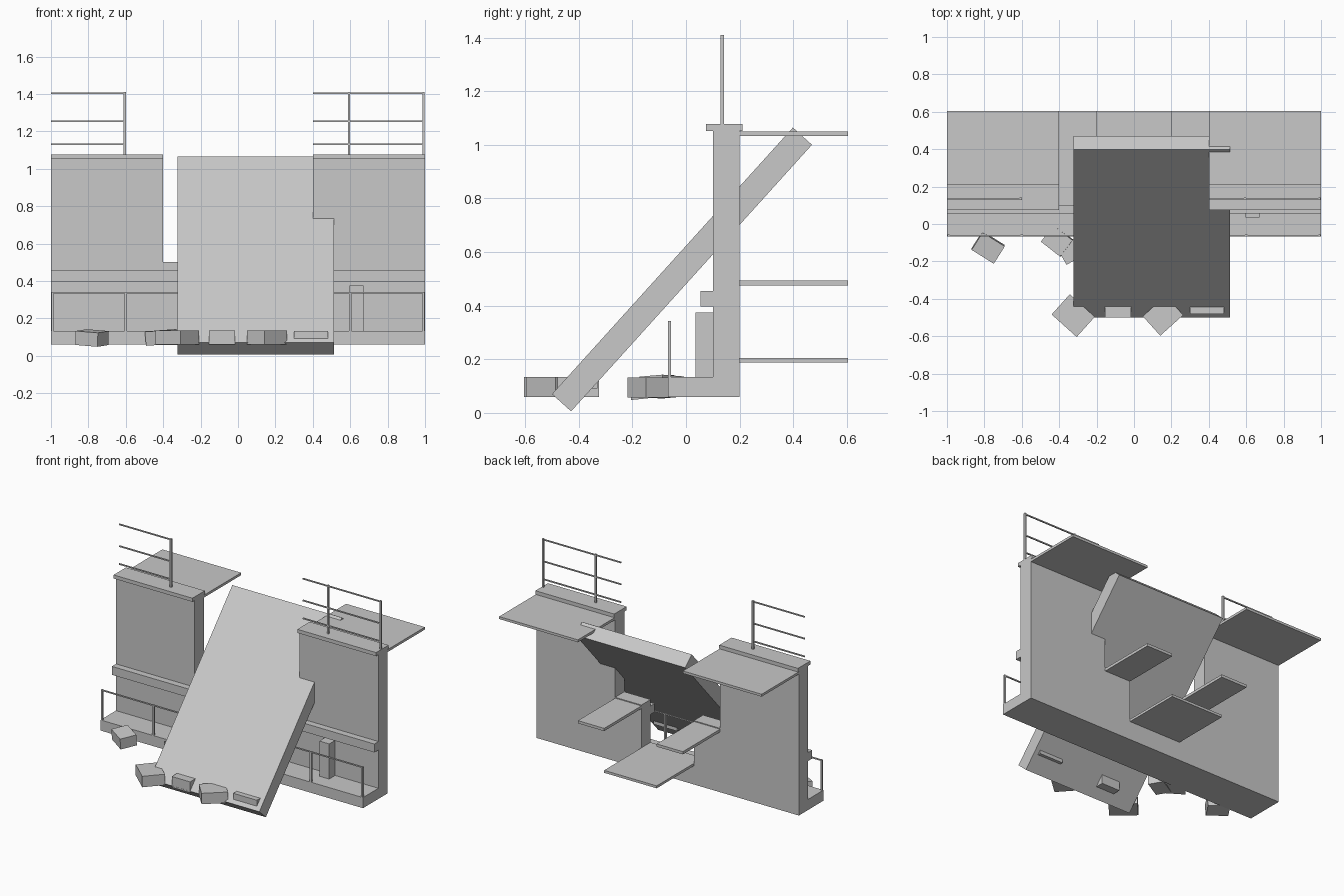
import bpy, math
from mathutils import Matrix

if "Cube" in bpy.data.objects:
    bpy.data.objects.remove(bpy.data.objects["Cube"])

mat = bpy.data.materials.new("concrete_grey")
mat.diffuse_color = (0.58, 0.58, 0.58, 1)
mat.use_nodes = True
mat.node_tree.nodes["Principled BSDF"].inputs["Base Color"].default_value = mat.diffuse_color


def block(name, x, y, z, rot=(0, 0, 0)):
    """Box from (min, max) ranges, turned about its own centre."""
    bpy.ops.mesh.primitive_cube_add(size=1)
    ob = bpy.context.object
    ob.name = name
    ob.data.transform(Matrix.Diagonal((x[1] - x[0], y[1] - y[0], z[1] - z[0], 1)))
    ob.location = (sum(x) / 2, sum(y) / 2, sum(z) / 2)
    ob.rotation_euler = [math.radians(a) for a in rot]
    ob.data.materials.append(mat)
    return ob


def centred(name, c, size, rot=(0, 0, 0)):
    return block(name, *[(c[i] - size[i] / 2, c[i] + size[i] / 2) for i in range(3)], rot)


def railing(name, posts, rails, span, y, z0, z1):
    """Thin square posts with horizontal rails."""
    for px in posts:
        centred(name + "_post", (px, y, (z0 + z1) / 2), (0.012, 0.012, z1 - z0))
    for rz in rails:
        centred(name + "_rail", (sum(span) / 2, y, rz), (span[1] - span[0], 0.008, 0.008))


# base walkway and low broken wall in the middle
block("base_walkway", (-1, 1), (-0.068, 0.2), (0.06, 0.133))
block("broken_wall_low", (-0.2, 0.2), (0.1, 0.2), (0.133, 0.205))
block("floor_low", (-0.2, 0.2), (0.2, 0.605), (0.188, 0.205))

# mirrored wall sections, floors, caps and ledges
for side, s in (("left", -1), ("right", 1)):
    def span(a, b):
        return tuple(sorted((s * a, s * b)))
    block("tall_wall_" + side, span(0.4, 1), (0.1, 0.2), (0.133, 1.052))
    block("wall_cap_" + side, span(0.4, 1), (0.075, 0.21), (1.052, 1.077))
    block("floor_top_" + side, span(0.4, 1), (0.2, 0.605), (1.033, 1.05))
    block("step_wall_" + side, span(0.2, 0.4), (0.1, 0.2), (0.133, 0.5))
    block("floor_middle_" + side, span(0.2, 0.4), (0.2, 0.605), (0.475, 0.494))
    block("wall_ledge_" + side, span(0.2, 1), (0.055, 0.1), (0.397, 0.455))

# pedestal against the right wall
block("pedestal", (0.595, 0.67), (0.035, 0.1), (0.133, 0.375))

# railings
railing("lower_railing", (-0.992, -0.6, -0.2, 0.2, 0.6, 0.992), (0.338,),
        (-0.998, 0.998), -0.062, 0.133, 0.342)
railing("upper_left_railing", (-0.605,), (1.13, 1.253, 1.403), (-1, -0.6), 0.135, 1.075, 1.41)
railing("upper_right_railing", (0.593, 0.992), (1.13, 1.253, 1.403), (0.4, 0.998),
        0.135, 1.075, 1.41)

# fallen slab leaning through the gap
centred("leaning_slab", (0.095, -0.015, 0.535), (0.835, 1.34, 0.096), (47.9, 0, 0))

# rubble blocks: centre, size, rotation
for c, size, rot in (
    ((-0.78, -0.125, 0.095), (0.14, 0.11, 0.075), (5, 4, -32)),
    ((-0.41, -0.09, 0.098), (0.13, 0.11, 0.075), (4, -3, -38)),
    ((-0.325, -0.14, 0.095), (0.14, 0.10, 0.075), (0, 0, 30)),
    ((-0.325, -0.49, 0.097), (0.18, 0.145, 0.075), (0, 0, -42)),
    ((0.155, -0.49, 0.097), (0.165, 0.14, 0.075), (0, 0, 42)),
    ((-0.085, -0.412, 0.097), (0.14, 0.175, 0.075), (0, 0, 0)),
    ((0.39, -0.405, 0.112), (0.18, 0.15, 0.042), (0, 0, 0)),
):
    centred("rubble_block", c, size, rot)
